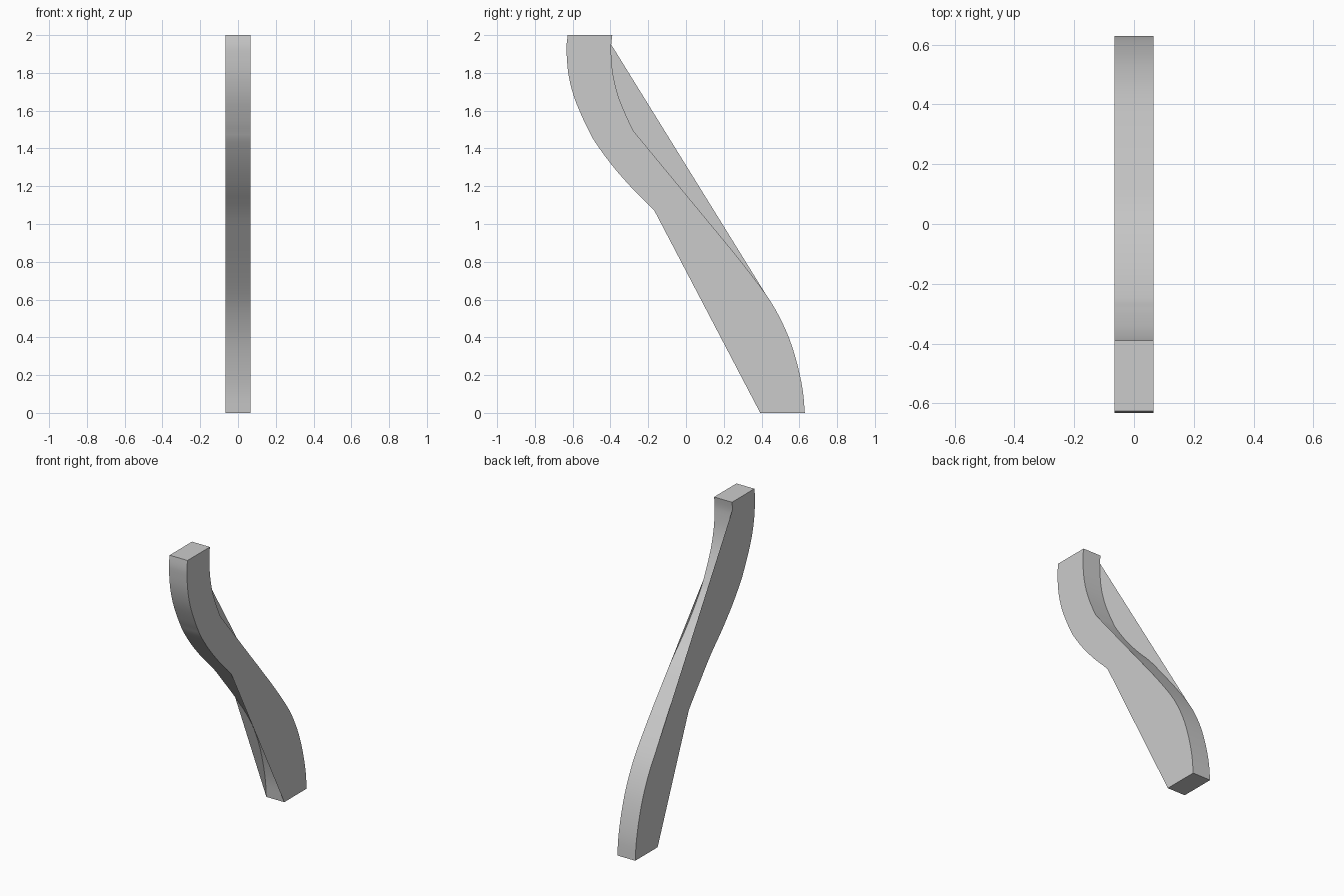
import bpy, bmesh
from mathutils import Vector

if "Cube" in bpy.data.objects:
    bpy.data.objects.remove(bpy.data.objects["Cube"])

HALF = 0.066    # half thickness in x
WIDTH = 0.236   # constant horizontal depth in y

# Front edge of the S curve as (y, z), top to bottom
CTRL = [(-0.626, 2.0), (-0.632, 1.95), (-0.632, 1.9), (-0.622, 1.79), (-0.592, 1.67),
        (-0.542, 1.55), (-0.512, 1.49), (-0.482, 1.435), (-0.395, 1.315), (-0.286, 1.19),
        (-0.167, 1.07), (-0.058, 0.94), (0.064, 0.79), (0.185, 0.63), (0.255, 0.515),
        (0.313, 0.387), (0.355, 0.25), (0.382, 0.12), (0.393, 0.0)]


def smooth_path(pts, n=3):
    """Catmull-Rom through the points."""
    p = [Vector(a) for a in pts]
    p = [2 * p[0] - p[1]] + p + [2 * p[-1] - p[-2]]
    out = []
    for i in range(1, len(p) - 2):
        a, b, c, d = p[i - 1:i + 3]
        for k in range(n):
            t = k / n
            out.append(0.5 * (2 * b + (c - a) * t + (2 * a - 5 * b + 4 * c - d) * t * t
                              + (3 * b - a - 3 * c + d) * t ** 3))
    out.append(p[-2])
    return out


front = smooth_path(CTRL)
back = [p + Vector((WIDTH, 0)) for p in front]
bm = bmesh.new()

# Curved band running round the true outline, including both ends
loop = front + back[::-1]
rows = [[bm.verts.new((x, p.x, p.y)) for p in loop] for x in (-HALF, HALF)]
for i in range(len(loop)):
    j = (i + 1) % len(loop)
    bm.faces.new((rows[0][i], rows[0][j], rows[1][j], rows[1][i])).smooth = True


def cap(x, front_gap, back_gap):
    """Flat side whose outline cuts straight across the given z ranges."""
    def keep(pts, gap):
        return [p for p in pts if not gap[0] < p.y < gap[1]]
    outline = keep(front, front_gap) + keep(back, back_gap)[::-1]
    if x < 0:
        outline.reverse()
    bm.faces.new([bm.verts.new((x, p.x, p.y)) for p in outline])


cap(HALF, (0.001, 1.069), (0.941, 1.489))
cap(-HALF, (0.001, 0.789), (0.631, 1.949))

# Band faces outward: front at -y, back at +y
for f in bm.faces:
    if abs(f.normal.x) < 0.5:
        f.normal_update()
bm.normal_update()
n = len(front)
bm.faces.ensure_lookup_table()
if bm.faces[5].normal.y > 0:
    bmesh.ops.reverse_faces(bm, faces=bm.faces[:len(loop)])
bm.normal_update()
for f in bm.faces:
    if abs(f.normal.x) > 0.5 and f.normal.x * f.verts[0].co.x < 0:
        f.normal_flip()

mesh = bpy.data.meshes.new("curved_bar")
bm.to_mesh(mesh)
bm.free()
bar = bpy.data.objects.new("curved_bar", mesh)
bpy.context.collection.objects.link(bar)
bpy.context.view_layer.objects.active = bar
bar.select_set(True)
bpy.ops.object.shade_smooth_by_angle()
